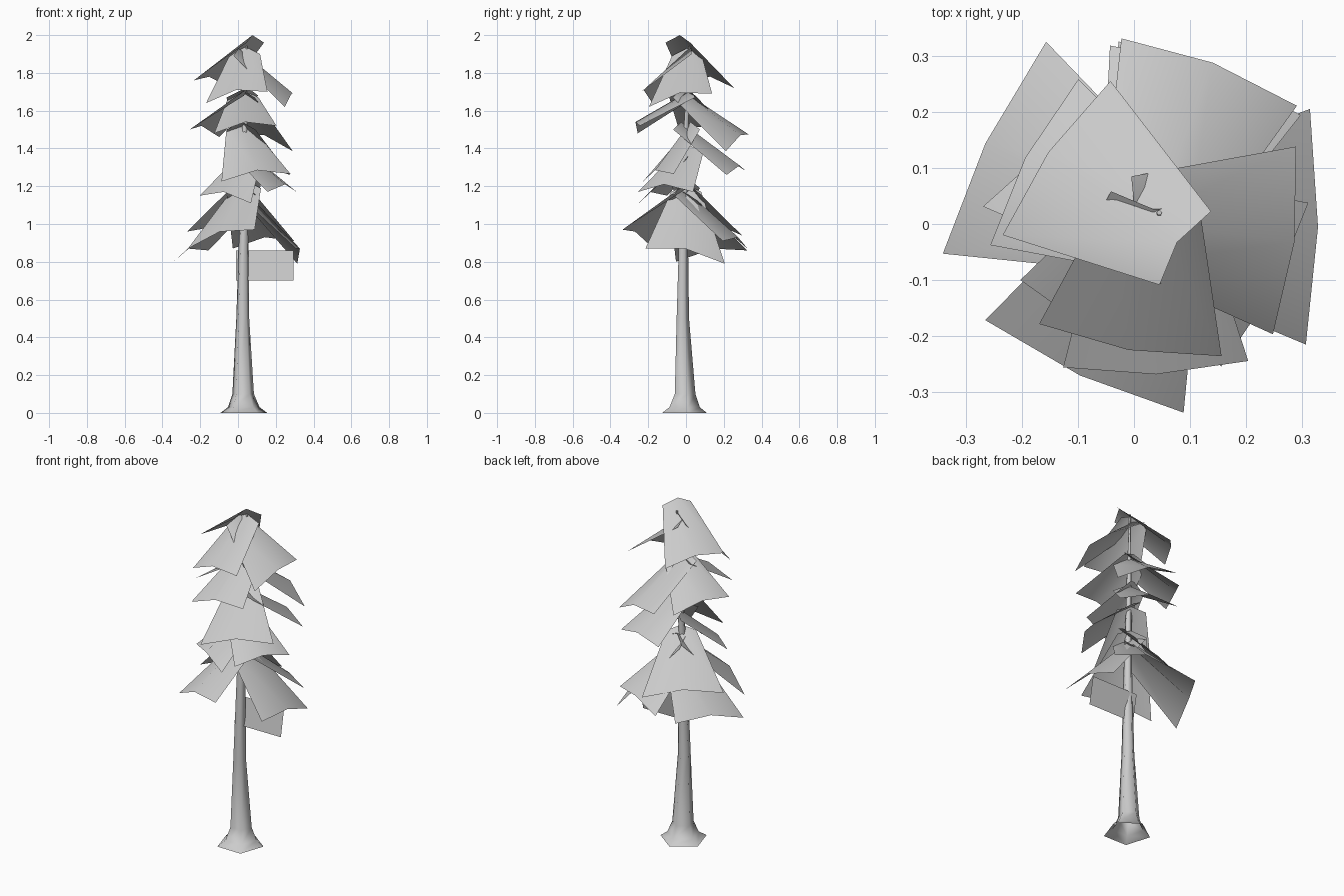
import bpy, bmesh, math
from mathutils import Vector

if "Cube" in bpy.data.objects:
    bpy.data.objects.remove(bpy.data.objects["Cube"])


def finish(name, bm, angle):
    me = bpy.data.meshes.new(name)
    bm.to_mesh(me)
    bm.free()
    ob = bpy.data.objects.new(name, me)
    bpy.context.collection.objects.link(ob)
    bpy.ops.object.select_all(action='DESELECT')
    ob.select_set(True)
    bpy.context.view_layer.objects.active = ob
    bpy.ops.object.shade_smooth_by_angle(angle=math.radians(angle))
    return ob


# Tapered trunk with flared root: z, radius, centre x, centre y
SIDES = 5
profile = [(0, .13, .03, -.02), (.03, .088, .03, -.015), (.1, .06, .027, -.01),
           (.5, .036, .025, -.02), (.97, .025, .03, -.015),
           (1.5, .015, .035, 0), (1.95, .005, .045, .02)]
bm = bmesh.new()
rings = []
for z, r, cx, cy in profile:
    rings.append([bm.verts.new((cx + r * math.cos(2 * math.pi * i / SIDES + .297),
                                cy + r * math.sin(2 * math.pi * i / SIDES + .297), z))
                  for i in range(SIDES)])
for a, b in zip(rings, rings[1:]):
    for i in range(SIDES):
        j = (i + 1) % SIDES
        bm.faces.new((a[i], a[j], b[j], b[i]))
bm.faces.new(rings[-1])
finish("trunk", bm, 75)


# One drooping bough: a folded sheet, narrow at the trunk, wide at the tip
def bough(bm, az, r_out, z_in, z_out, w_out, tilt, r_in=-.045, w_in=.16):
    a = math.radians(az)
    d = Vector((math.cos(a), math.sin(a), 0))
    t = Vector((-d.y, d.x, 0))
    c = Vector((.03, 0, 0))
    up = Vector((0, 0, 1))
    rows = []
    for r, z, w, roll in ((r_in, z_in, w_in, 0), (r_out, z_out, w_out, tilt)):
        rows.append([bm.verts.new(c + d * (r + (.018 if s == 0 else 0)) + t * (s * w / 2)
                                  + up * (z + roll * s + (.04 if s == 0 else 0)))
                     for s in (-1, 0, 1)])
    for i in (0, 1):
        bm.faces.new((rows[0][i], rows[1][i], rows[1][i + 1], rows[0][i + 1]))


# azimuth, reach, inner z, outer z, outer width, tilt
tiers = {
    "top_boughs": [(145, .205, 1.96, 1.74, .335, .02, -.075),
                   (-7, .24, 1.89, 1.655, .337, .035),
                   (-100, .21, 1.90, 1.67, .33, .03)],
    "upper_boughs": [(152, .235, 1.68, 1.48, .335, .02),
                     (-88, .25, 1.67, 1.50, .33, .02),
                     (69, .29, 1.67, 1.43, .335, .045)],
    "middle_boughs": [(72, .28, 1.50, 1.27, .335, .01),
                      (-66, .16, 1.50, 1.245, .40, .02),
                      (-28, .23, 1.38, 1.17, .33, 0),
                      (-119, .20, 1.34, 1.13, .31, -.02)],
    "lower_boughs": [(127, .205, 1.22, .95, .44, .01),
                     (154, .31, 1.13, .83, .42, -.03),
                     (-115, .28, 1.19, .92, .39, .05),
                     (-1, .28, 1.17, .83, .42, -.04),
                     (68, .28, 1.16, .89, .35, -.02)],
}
for name, rows in tiers.items():
    bm = bmesh.new()
    for row in rows:
        bough(bm, *row)
    finish(name, bm, 60)

# Flat twig hanging off the trunk
bm = bmesh.new()
bm.faces.new([bm.verts.new(p) for p in ((-.01, -.02, .70), (.295, -.02, .70),
                                        (.295, .01, .86), (-.01, .01, .86))])
finish("hanging_twig", bm, 30)
